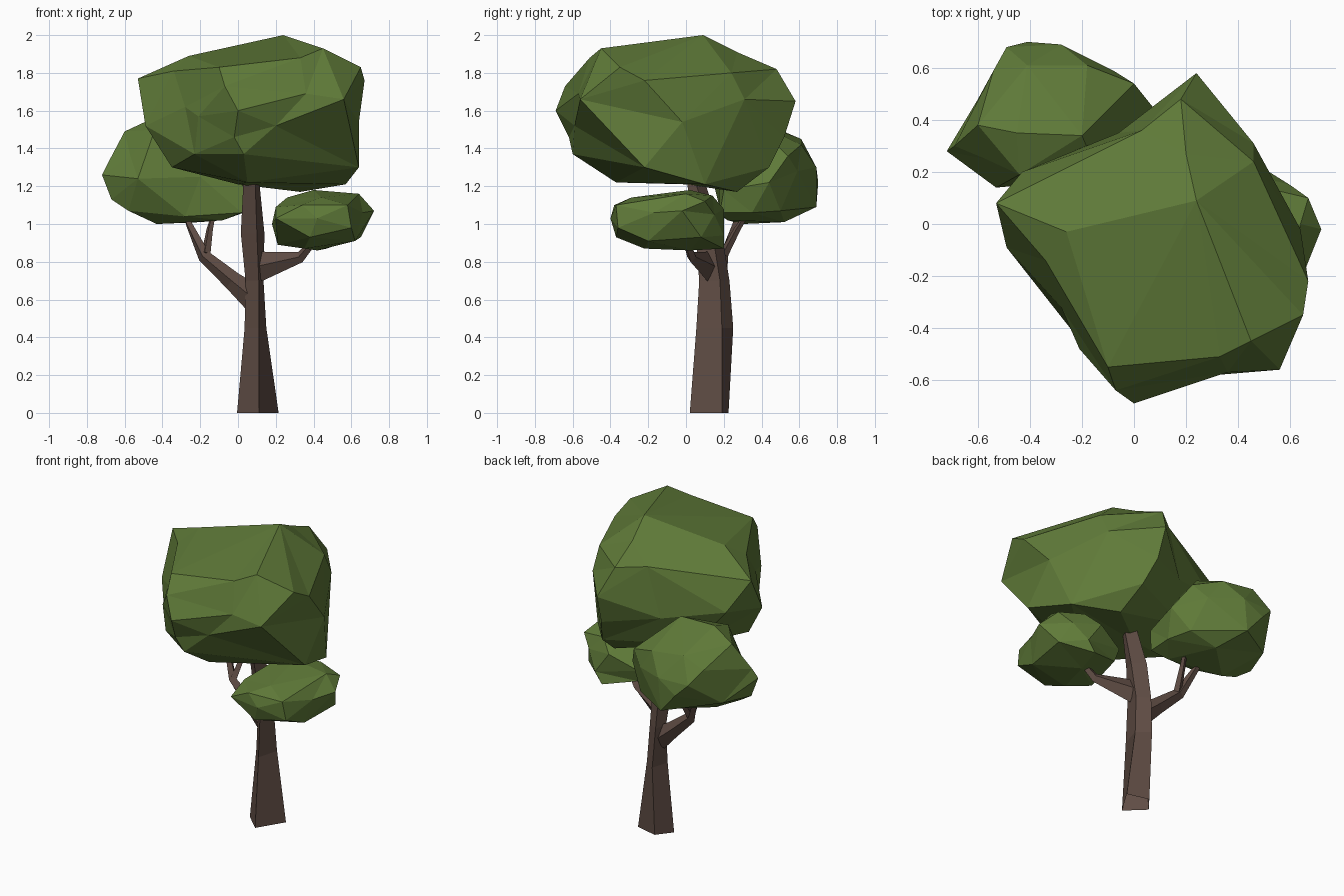
import bpy, bmesh, math
from mathutils import Vector


def material(name, rgb):
    m = bpy.data.materials.new(name)
    m.diffuse_color = (*rgb, 1)
    return m


LEAF = material("leaf_green", (0.115, 0.195, 0.04))
BARK = material("bark_brown", (0.115, 0.073, 0.058))


def finish(name, bm, mat):
    bmesh.ops.recalc_face_normals(bm, faces=bm.faces)
    me = bpy.data.meshes.new(name)
    bm.to_mesh(me)
    bm.free()
    me.materials.append(mat)
    ob = bpy.data.objects.new(name, me)
    bpy.context.collection.objects.link(ob)
    return ob


def leaf_clump(name, centre, radii, points):
    """Faceted clump: hull the directions on a sphere, then move to the real spots."""
    bm = bmesh.new()
    c, verts = Vector(centre), []
    for p in points:
        d = Vector(p) - c
        d = Vector((d.x / radii[0], d.y / radii[1], d.z / radii[2])).normalized()
        verts.append(bm.verts.new(d))
    bmesh.ops.convex_hull(bm, input=bm.verts)
    for v, p in zip(verts, points):
        v.co = p
    return finish(name, bm, LEAF)


def loft(bm, rings, cap_start=True):
    """Skin a row of equal-length vertex rings and cap the ends."""
    rings = [[bm.verts.new(p) for p in r] for r in rings]
    n = len(rings[0])
    for a, b in zip(rings, rings[1:]):
        for i in range(n):
            bm.faces.new((a[i], a[(i + 1) % n], b[(i + 1) % n], b[i]))
    if cap_start:
        bm.faces.new(rings[0])
    bm.faces.new(rings[-1])


def branch(name, path):
    """Four-sided limb along (x, y, z, half width, half height) stations."""
    bm = bmesh.new()
    pts = [Vector(p[:3]) for p in path]
    rings = []
    for i, (p, s) in enumerate(zip(pts, path)):
        t = (pts[min(i + 1, len(pts) - 1)] - pts[max(i - 1, 0)]).normalized()
        side = t.cross(Vector((0, 0, 1))).normalized()
        up = side.cross(t)
        rings.append([p + side * s[3], p + up * s[4], p - side * s[3], p - up * s[4]])
    loft(bm, rings)
    return finish(name, bm, BARK)


# Trunk: four-sided, tapering, open underneath, leaning to the front at the top
base = [(-0.005, 0.13), (0.11, 0.02), (0.215, 0.19), (0.07, 0.225)]
low = [(0.035, 0.14), (0.11, 0.055), (0.15, 0.19), (0.07, 0.25)]
mid = [(0.04, 0.15), (0.11, 0.07), (0.135, 0.18), (0.06, 0.23)]
high = [(0.015, 0.12), (0.10, 0.05), (0.14, 0.14), (0.06, 0.19)]
top = [(0.03, 0.05), (0.09, 0.0), (0.11, 0.04), (0.06, 0.09)]
bm = bmesh.new()
loft(bm, [[(x, y, z) for x, y in r] for r, z in
          ((base, 0), (low, 0.45), (mid, 0.7), (high, 0.95), (top, 1.25))], False)
finish("trunk", bm, BARK)

# Branches
branch("left_branch", [(0.08, 0.17, 0.61, .04, .07), (-0.03, 0.18, 0.70, .035, .05),
                       (-0.18, 0.20, 0.83, .025, .035), (-0.26, 0.26, 1.0, .018, .02),
                       (-0.28, 0.28, 1.06, .012, .012)])
branch("left_fork", [(-0.17, 0.20, 0.84, .025, .025), (-0.15, 0.27, 0.97, .018, .018),
                     (-0.13, 0.32, 1.05, .012, .012)])
branch("right_branch", [(0.11, 0.12, 0.775, .04, .08), (0.33, 0.03, 0.825, .025, .03),
                        (0.41, 0.0, 0.92, .018, .018)])

# Main canopy
leaf_clump("main_canopy", (0.08, -0.02, 1.56), (0.6, 0.6, 0.42), [
    (0.24, 0.09, 2.0), (-0.26, -0.03, 1.89), (-0.53, 0.08, 1.77), (-0.34, -0.14, 1.81),
    (-0.10, -0.55, 1.83), (-0.07, -0.64, 1.73), (0.0, -0.69, 1.6), (0.33, -0.51, 1.88),
    (0.45, -0.45, 1.93), (0.65, -0.35, 1.83), (0.67, -0.22, 1.76), (0.36, -0.57, 1.69),
    (0.56, -0.56, 1.66), (0.20, -0.59, 1.52), (0.03, -0.60, 1.37), (0.64, -0.22, 1.30),
    (0.57, 0.10, 1.21), (0.33, 0.27, 1.17), (0.05, -0.37, 1.22), (0.0, 0.0, 1.21),
    (0.64, -0.02, 1.54), (0.46, 0.31, 1.66), (0.46, 0.24, 1.80), (0.20, 0.27, 1.91),
    (0.18, 0.48, 1.82), (0.24, 0.58, 1.65), (0.25, 0.52, 1.46), (0.30, 0.44, 1.30),
    (0.03, 0.36, 1.82), (-0.06, 0.35, 1.5), (-0.43, 0.20, 1.58), (-0.49, -0.09, 1.52),
    (-0.35, -0.15, 1.30), (-0.20, 0.20, 1.31), (-0.28, -0.32, 1.62), (-0.21, -0.48, 1.57),
    (-0.23, -0.42, 1.37), (-0.02, -0.62, 1.46)])

# Back left clump
leaf_clump("back_left_canopy", (-0.28, 0.40, 1.25), (0.38, 0.28, 0.26), [
    (-0.72, 0.28, 1.26), (-0.69, 0.30, 1.32), (-0.60, 0.38, 1.49), (-0.45, 0.35, 1.56),
    (-0.20, 0.34, 1.55), (-0.54, 0.59, 1.38), (-0.49, 0.68, 1.30), (-0.41, 0.70, 1.22),
    (-0.41, 0.61, 1.45), (-0.28, 0.69, 1.30), (-0.30, 0.69, 1.09), (-0.18, 0.61, 1.42),
    (-0.08, 0.59, 1.28), (0.0, 0.54, 1.36), (0.08, 0.44, 1.22), (0.03, 0.35, 1.06),
    (0.04, 0.20, 1.18), (0.02, 0.18, 1.06), (-0.08, 0.22, 1.02), (-0.43, 0.30, 1.0),
    (-0.20, 0.52, 1.01), (-0.28, 0.19, 1.04), (-0.58, 0.25, 1.07), (-0.67, 0.28, 1.13),
    (-0.53, 0.14, 1.24), (-0.44, 0.19, 1.50), (-0.20, 0.17, 1.25), (-0.60, 0.48, 1.14),
    (-0.02, 0.50, 1.07), (-0.57, 0.25, 1.36), (-0.15, 0.22, 1.45)])

# Small right clump
leaf_clump("right_canopy", (0.44, -0.09, 1.02), (0.27, 0.3, 0.16), [
    (0.18, -0.17, 1.0), (0.20, -0.22, 1.09), (0.26, -0.05, 1.14), (0.40, 0.02, 1.18),
    (0.64, 0.0, 1.16), (0.67, 0.10, 1.12), (0.72, -0.02, 1.07), (0.66, -0.17, 1.06),
    (0.65, 0.08, 0.93), (0.42, 0.02, 0.86), (0.35, -0.22, 0.87), (0.21, -0.14, 0.89),
    (0.34, -0.38, 1.10), (0.42, -0.40, 1.03), (0.38, -0.37, 0.93), (0.58, -0.37, 1.10),
    (0.60, -0.36, 0.98), (0.44, -0.29, 1.14), (0.20, -0.36, 1.03), (0.60, 0.15, 1.05),
    (0.52, 0.20, 0.94), (0.42, 0.20, 1.08), (0.24, 0.15, 1.0), (0.50, 0.14, 1.15),
    (0.47, 0.20, 0.87), (0.62, -0.20, 0.91), (0.26, 0.13, 0.92)])
